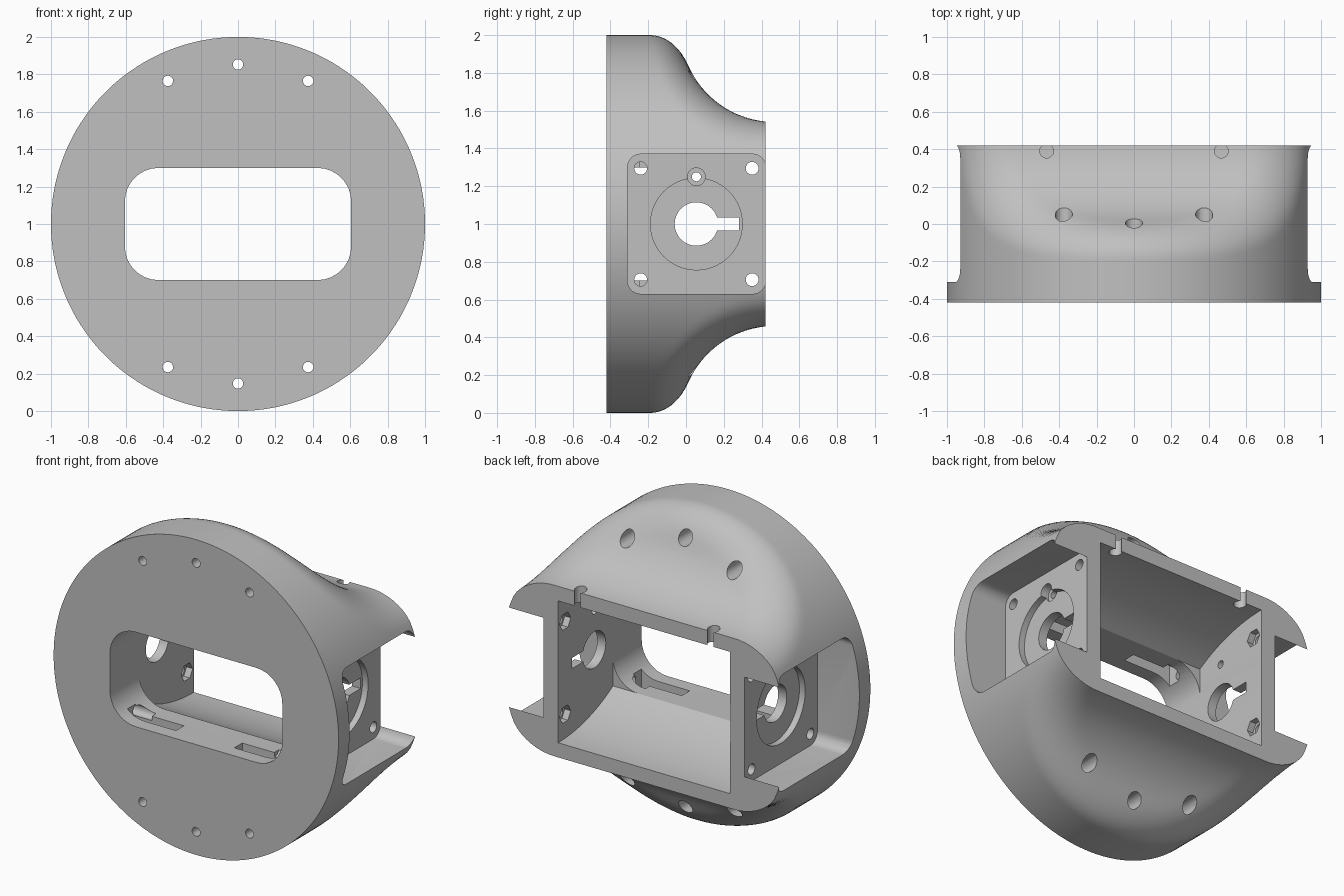
import bpy, bmesh, math
from mathutils import Vector

if "Cube" in bpy.data.objects:
    bpy.data.objects.remove(bpy.data.objects["Cube"])

grey = bpy.data.materials.new("plain grey")
grey.use_nodes = True
grey.diffuse_color = (0.53, 0.53, 0.53, 1)
grey.node_tree.nodes["Principled BSDF"].inputs["Base Color"].default_value = (0.53, 0.53, 0.53, 1)

MID = 1.0            # height of the housing axis
FRONT, BACK = -0.42, 0.42
SCOOP_Y, SCOOP_Z, SCOOP_R, FILLET = 0.47, 1.04, 0.5, 0.16


def loft(name, rings):
    """Skin a list of closed rings and cap both ends."""
    bm = bmesh.new()
    rows = [[bm.verts.new(p) for p in ring] for ring in rings]
    n = len(rows[0])
    for a, b in zip(rows, rows[1:]):
        for i in range(n):
            j = (i + 1) % n
            bm.faces.new((a[i], a[j], b[j], b[i]))
    bm.faces.new(rows[0])
    bm.faces.new(rows[-1])
    bmesh.ops.recalc_face_normals(bm, faces=bm.faces)
    mesh = bpy.data.meshes.new(name)
    bm.to_mesh(mesh)
    bm.free()
    obj = bpy.data.objects.new(name, mesh)
    bpy.context.collection.objects.link(obj)
    mesh.materials.append(grey)
    return obj


# Outer shell: round drum with a filleted scoop above and below
def depth(r, t, y):
    z = abs(r * math.sin(t))
    a = r - 1
    b = SCOOP_R - math.hypot(y - SCOOP_Y, z - SCOOP_Z)
    corner = math.hypot(max(a + FILLET, 0), max(b + FILLET, 0))
    return min(max(a, b), -FILLET) + corner


def radius(t, y):
    lo, hi = 0.3, 1.0
    if depth(hi, t, y) <= 1e-6:
        return hi
    for _ in range(30):
        m = (lo + hi) / 2
        lo, hi = (m, hi) if depth(m, t, y) < 0 else (lo, m)
    return lo


def section(y, n=160):
    ring = []
    for i in range(n):
        t = math.tau * (i + 0.5) / n
        r = radius(t, y)
        ring.append((r * math.cos(t), y, MID + r * math.sin(t)))
    return ring


levels = [FRONT] + [-0.22 + (BACK + 0.22) * i / 36 for i in range(37)]
housing = loft("housing", [section(y) for y in levels])

# Cutter helpers
cutters = []


def prism(pts, axis, a, b):
    """Extrude a 2D outline along an axis; the other two axes stay in order."""
    def place(p, d):
        v = list(p)
        v.insert("xyz".index(axis), d)
        return Vector(v)
    obj = loft("cutter", [[place(p, d) for p in pts] for d in (a, b)])
    obj.hide_render = True
    cutters.append(obj)


def circle(u, v, r, n=32):
    return [(u + r * math.cos(math.tau * i / n), v + r * math.sin(math.tau * i / n)) for i in range(n)]


def rounded(u0, u1, v0, v1, r, n=8):
    pts = []
    corners = ((u1 - r, v1 - r), (u0 + r, v1 - r), (u0 + r, v0 + r), (u1 - r, v0 + r))
    for k, (u, v) in enumerate(corners):
        for i in range(n + 1):
            t = math.pi / 2 * (k + i / n)
            pts.append((u + r * math.cos(t), v + r * math.sin(t)))
    return pts


def box(u0, u1, v0, v1):
    return [(u0, v0), (u1, v0), (u1, v1), (u0, v1)]


# Front window tunnel and the widening back cavity
prism(rounded(-0.605, 0.605, MID - 0.3, MID + 0.3, 0.18), "y", -0.6, 0.6)
R, START = 1.08, -0.13
upper = []
for i in range(17):
    y = START + (BACK - START) * i / 16
    upper.append((y, 0.45 - R + math.sqrt(R * R - (BACK - y) ** 2)))
upper.append((0.6, 0.45))
outline = [(y, MID + z) for y, z in upper] + [(y, MID - z) for y, z in reversed(upper)]
prism(outline, "x", -0.603, 0.603)

# Flange screw holes with wider counterbores behind
for s in (-1, 1):
    for x, z in ((-0.375, 0.765), (0, 0.853), (0.375, 0.765)):
        prism(circle(x, MID + s * z, 0.028, 24), "y", -0.6, 0.3)
        prism(circle(x, MID + s * z, 0.046, 24), "y", -0.18, 0.5)

# Side pockets, shaft bores, keyways and screw holes
HUB = 0.055
for s in (-1, 1):
    prism(rounded(-0.31, BACK + 0.002, MID - 0.37, MID + 0.37, 0.07), "x", s * 0.705, s * 1.2)
    prism(circle(HUB, MID, 0.243, 64), "x", s * 0.665, s * 0.8)
    prism(circle(HUB, MID, 0.115, 48), "x", s * 0.5, s * 0.8)
    prism(box(HUB, 0.28, MID - 0.034, MID + 0.034), "x", s * 0.5, s * 0.8)
    prism(circle(HUB, MID + 0.25, 0.047), "x", s * 0.65, s * 0.8)
    prism(circle(HUB, MID + 0.25, 0.024, 20), "x", s * 0.5, s * 0.8)
    for y in (-0.24, 0.35):
        for z in (-0.295, 0.295):
            prism(circle(y, MID + z, 0.034, 24), "x", s * 0.43, s * 0.8)
            if y > 0:
                prism(circle(y, MID + z, 0.056, 6), "x", s * 0.5, s * 0.645)

# Nut slots in the window floor and ceiling, cable notches at the top back edge
for x in (-0.375, 0.375):
    for s in (-1, 1):
        prism(box(x - 0.17, x + 0.17, -0.33, -0.25), "z", MID + s * 0.25, MID + s * 0.42)
for x in (-0.467, 0.467):
    prism(circle(x, 0.39, 0.037, 24), "z", MID + 0.4, MID + 0.7)

# Carve everything out of the housing
bpy.context.view_layer.objects.active = housing
for c in cutters:
    mod = housing.modifiers.new("carve", "BOOLEAN")
    mod.operation = "DIFFERENCE"
    mod.solver = "EXACT"
    mod.object = c
    bpy.ops.object.modifier_apply(modifier=mod.name)
for c in cutters:
    bpy.data.objects.remove(c)

bpy.ops.object.select_all(action="DESELECT")
housing.select_set(True)
bpy.ops.object.shade_smooth_by_angle(angle=math.radians(28))
